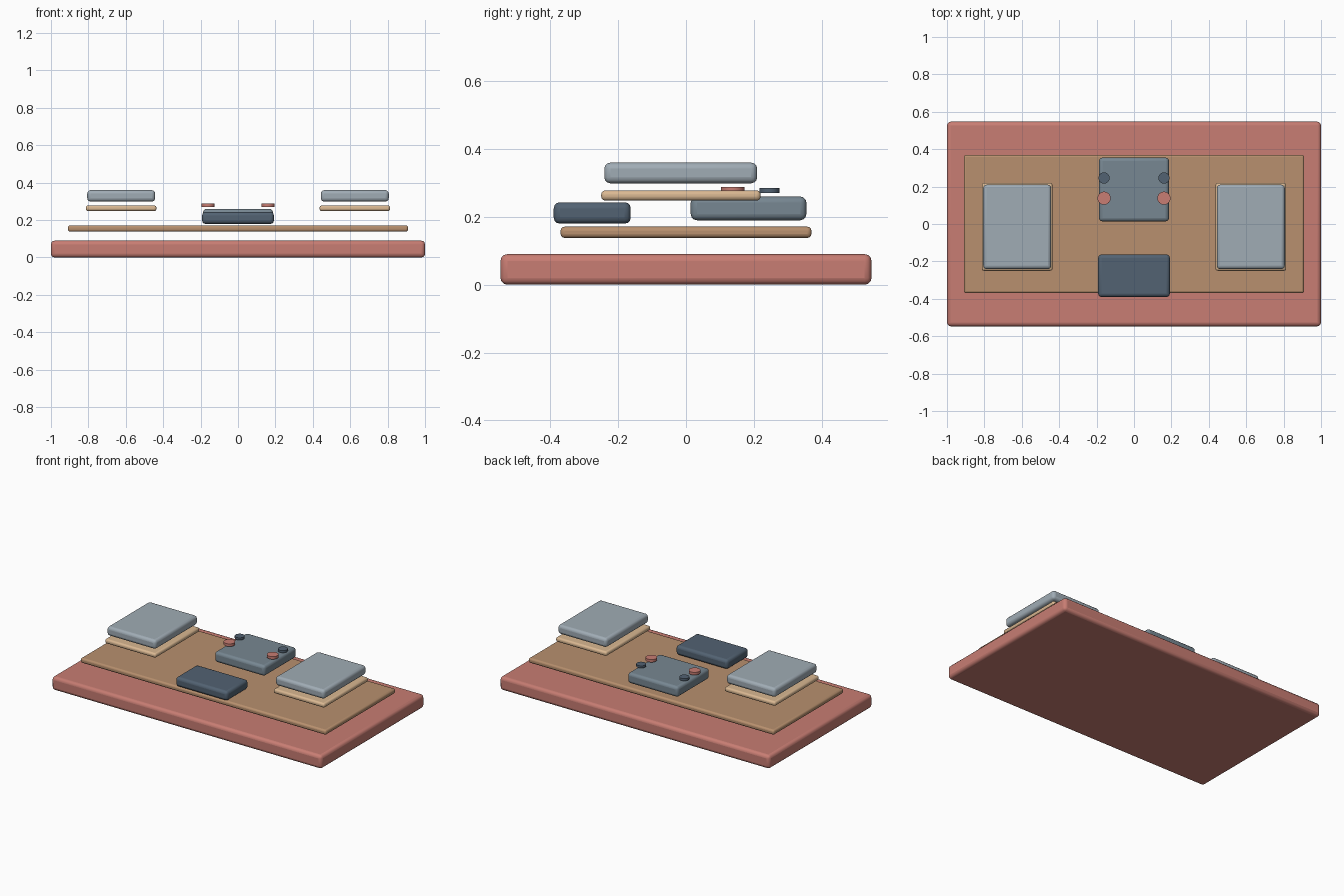
import bpy
import math

if "Cube" in bpy.data.objects:
    bpy.data.objects.remove(bpy.data.objects["Cube"])


def material(name, rgb):
    # sRGB 0-255 converted to linear
    lin = [((c / 255 + 0.055) / 1.055) ** 2.4 for c in rgb]
    m = bpy.data.materials.new(name)
    m.diffuse_color = (*lin, 1)
    m.use_nodes = True
    m.node_tree.nodes["Principled BSDF"].inputs["Base Color"].default_value = m.diffuse_color
    return m


RED = material("muted red", (200, 125, 115))
BROWN = material("wood brown", (184, 144, 110))
TAN = material("light tan", (218, 184, 146))
PALE = material("pale grey", (160, 172, 181))
GREY = material("slate grey", (119, 135, 146))
DARK = material("dark slate", (82, 98, 114))


def finish(ob, name, mat, bevel, segments):
    ob.name = name
    ob.data.materials.append(mat)
    if bevel:
        b = ob.modifiers.new("rounded edges", 'BEVEL')
        b.width = bevel
        b.segments = segments
        b.limit_method = 'ANGLE'
    bpy.ops.object.shade_smooth_by_angle(angle=math.radians(35))


def slab(name, x, y, z, mat, bevel):
    """Rounded box from (min, max) ranges."""
    bpy.ops.mesh.primitive_cube_add(size=1)
    ob = bpy.context.object
    for v in ob.data.vertices:
        v.co = [r[0] if c < 0 else r[1] for c, r in zip(v.co, (x, y, z))]
    finish(ob, name, mat, bevel, 3)


def button(name, x, y, z, radius, mat):
    bpy.ops.mesh.primitive_cylinder_add(vertices=32, radius=radius,
                                        depth=z[1] - z[0],
                                        location=(x, y, sum(z) / 2))
    finish(bpy.context.object, name, mat, 0, 1)


# Base and board
slab("base", (-1, 1), (-0.547, 0.547), (0, 0.09), RED, 0.02)
slab("board", (-0.91, 0.91), (-0.37, 0.37), (0.138, 0.171), BROWN, 0.012)

# Centre blocks
slab("rear_block", (-0.187, 0.187), (0.014, 0.355), (0.19, 0.26), GREY, 0.018)
slab("front_block", (-0.192, 0.192), (-0.39, -0.163), (0.18, 0.243), DARK, 0.018)

# Mirrored side pads and buttons
for side, s in (("left", -1), ("right", 1)):
    slab(side + "_mat", sorted((s * 0.436, s * 0.814)), (-0.25, 0.22),
         (0.248, 0.278), TAN, 0.012)
    slab(side + "_cushion", sorted((s * 0.443, s * 0.806)), (-0.241, 0.21),
         (0.299, 0.36), PALE, 0.018)
    button(side + "_front_button", s * 0.16, 0.138, (0.27, 0.288), 0.035, RED)
    button(side + "_rear_button", s * 0.16, 0.246, (0.27, 0.285), 0.03, DARK)
